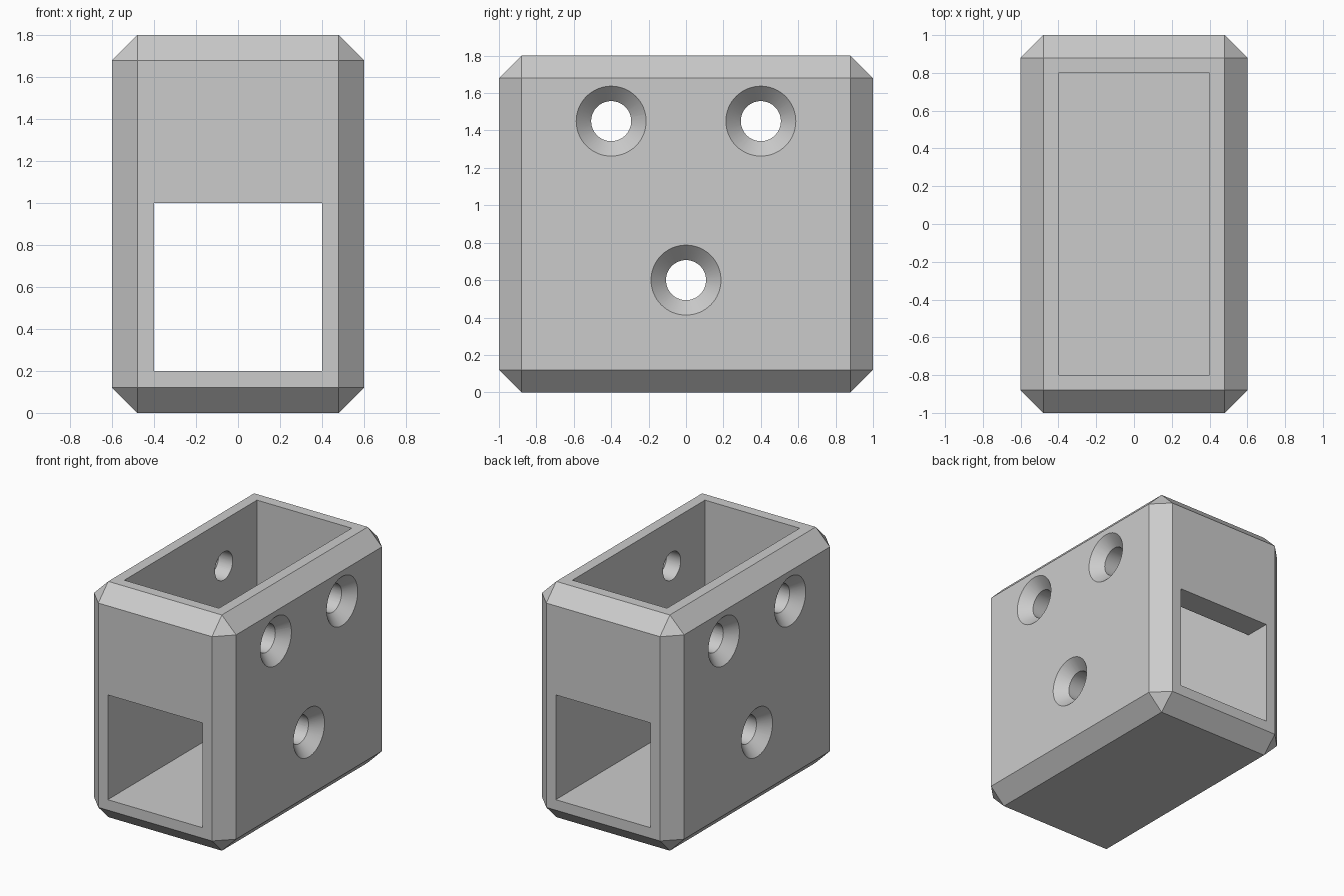
import bpy
import bmesh
from math import pi
from mathutils import Matrix, Vector

default = bpy.data.objects.get("Cube")
if default:
    bpy.data.objects.remove(default, do_unlink=True)

GREY = (0.6, 0.6, 0.6, 1.0)
HALF_X, HALF_Y, HEIGHT = 0.6, 1.0, 1.8
WALL, CHAMFER = 0.2, 0.12
HOLE_R, SINK = 0.107, 0.08
OVER = 0.02  # how far cutters poke past the surface

grey = bpy.data.materials.new("light grey")
grey.diffuse_color = GREY
grey.use_nodes = True
grey.node_tree.nodes["Principled BSDF"].inputs["Base Color"].default_value = GREY


def add_object(name, bm):
    mesh = bpy.data.meshes.new(name)
    bm.normal_update()
    bm.to_mesh(mesh)
    bm.free()
    mesh.materials.append(grey)
    obj = bpy.data.objects.new(name, mesh)
    bpy.context.collection.objects.link(obj)
    return obj


def box(name, low, high):
    low, high = Vector(low), Vector(high)
    bm = bmesh.new()
    place = Matrix.Translation((low + high) / 2) @ Matrix.Diagonal((high - low).to_4d())
    bmesh.ops.create_cube(bm, size=1, matrix=place)
    return add_object(name, bm)


def cone_x(name, x0, x1, y, z, r0, r1):
    """Cone along x, radius r0 at x0 and r1 at x1 (x0 < x1)."""
    bm = bmesh.new()
    place = Matrix.Translation(((x0 + x1) / 2, y, z)) @ Matrix.Rotation(pi / 2, 4, 'Y')
    bmesh.ops.create_cone(bm, cap_ends=True, segments=64, radius1=r0, radius2=r1,
                          depth=x1 - x0, matrix=place)
    return add_object(name, bm)


# Chamfered outer block
body = box("bracket_body", (-HALF_X, -HALF_Y, 0), (HALF_X, HALF_Y, HEIGHT))
bm = bmesh.new()
bm.from_mesh(body.data)
bmesh.ops.bevel(bm, geom=bm.edges[:], offset=CHAMFER, segments=1, affect='EDGES')
bm.to_mesh(body.data)
bm.free()

# Open-topped pocket and the window that runs front to back
inner_x, inner_y = HALF_X - WALL, HALF_Y - WALL
cutters = [
    box("pocket_cutter", (-inner_x, -inner_y, WALL), (inner_x, inner_y, HEIGHT + 0.2)),
    box("window_cutter", (-inner_x, -HALF_Y - 0.2, WALL), (inner_x, HALF_Y + 0.2, 1.0)),
]

# Countersunk screw holes through both side walls
for y, z in ((-0.4, 1.45), (0.4, 1.45), (0, 0.6)):
    cutters.append(cone_x("hole_cutter", -0.8, 0.8, y, z, HOLE_R, HOLE_R))
    tip, rim = HALF_X - SINK - OVER, HALF_X + OVER
    small, big = HOLE_R - OVER, HOLE_R + SINK + OVER
    cutters.append(cone_x("left_sink_cutter", tip, rim, y, z, small, big))
    cutters.append(cone_x("right_sink_cutter", -rim, -tip, y, z, big, small))

for cutter in cutters:
    cutter.hide_render = True
    cut = body.modifiers.new(cutter.name, 'BOOLEAN')
    cut.operation = 'DIFFERENCE'
    cut.solver = 'EXACT'
    cut.object = cutter

# Apply the cuts and remove the cutters
bpy.context.view_layer.update()
result = bpy.data.meshes.new_from_object(
    body.evaluated_get(bpy.context.evaluated_depsgraph_get()))
body.modifiers.clear()
body.data = result
for cutter in cutters:
    bpy.data.objects.remove(cutter, do_unlink=True)

# Smooth the round holes, keep all other edges crisp
bpy.ops.object.select_all(action='DESELECT')
body.select_set(True)
bpy.context.view_layer.objects.active = body
bpy.ops.object.shade_smooth_by_angle(angle=pi / 9)
